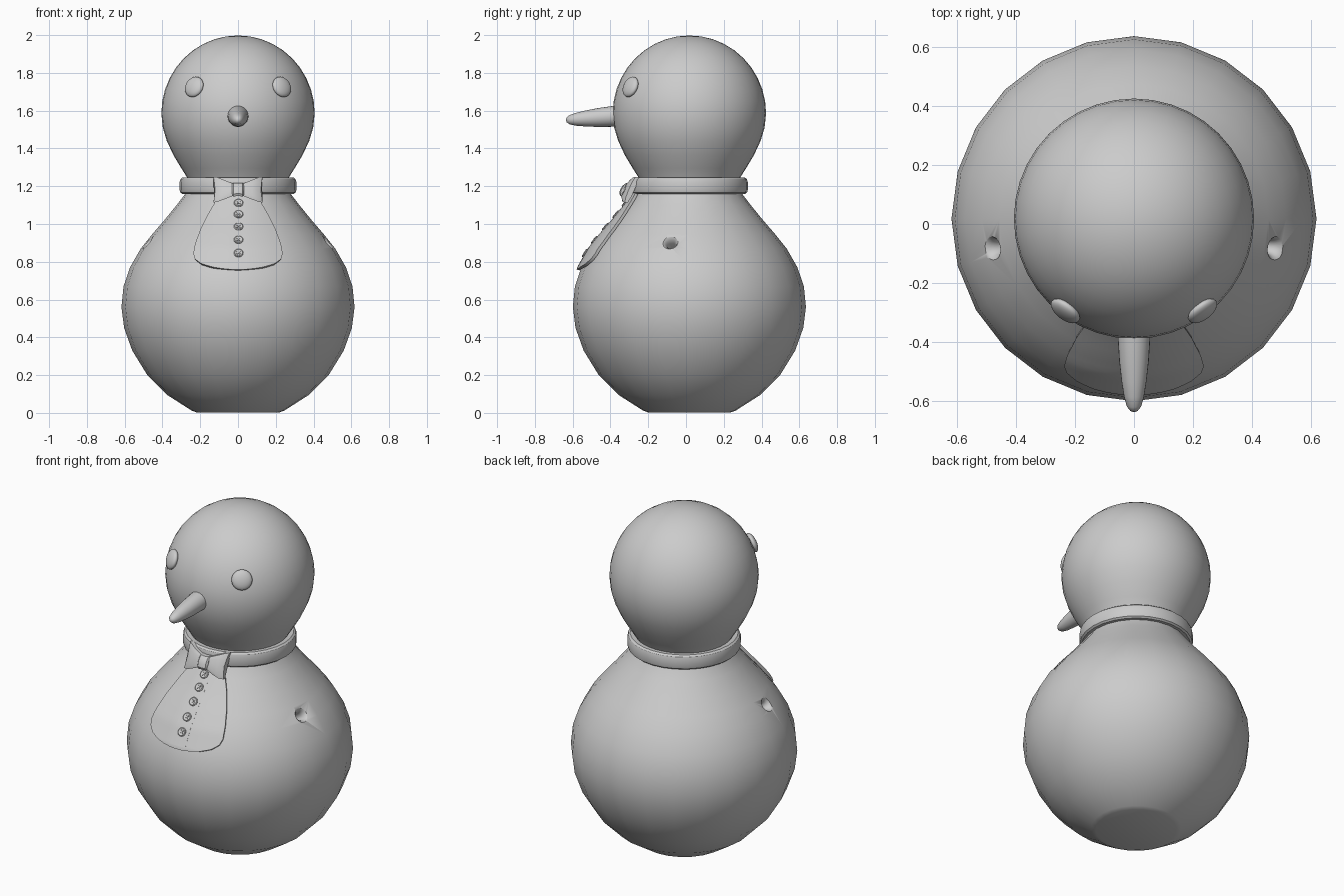
import bpy, bmesh, math
from mathutils import Vector, Matrix

if "Cube" in bpy.data.objects:
    bpy.data.objects.remove(bpy.data.objects["Cube"])

CY = 0.018  # y of the shared vertical axis


def finish(name, bm, angle=40):
    bmesh.ops.recalc_face_normals(bm, faces=bm.faces)
    me = bpy.data.meshes.new(name)
    bm.to_mesh(me)
    bm.free()
    ob = bpy.data.objects.new(name, me)
    bpy.context.collection.objects.link(ob)
    smooth(ob, angle)
    return ob


def smooth(ob, angle=40):
    bpy.ops.object.select_all(action='DESELECT')
    bpy.context.view_layer.objects.active = ob
    ob.select_set(True)
    bpy.ops.object.shade_smooth_by_angle(angle=math.radians(angle))


def apply_modifier(ob, mod):
    bpy.context.view_layer.objects.active = ob
    bpy.ops.object.modifier_apply(modifier=mod.name)


def lathe(name, profile, segs, matrix=Matrix(), closed=False, angle=40):
    """Revolve (radius, z) points about local z."""
    bm = bmesh.new()
    vs = [bm.verts.new((r, 0, z)) for r, z in profile]
    pairs = list(zip(vs, vs[1:])) + ([(vs[-1], vs[0])] if closed else [])
    edges = [bm.edges.new(p) for p in pairs]
    bmesh.ops.spin(bm, geom=vs + edges, cent=(0, 0, 0), axis=(0, 0, 1),
                   angle=math.tau, steps=segs, use_merge=False)
    bmesh.ops.remove_doubles(bm, verts=bm.verts, dist=1e-5)
    bm.transform(matrix)
    return finish(name, bm, angle)


def interp(pts, t):
    for (t0, v0), (t1, v1) in zip(pts, pts[1:]):
        if min(t0, t1) <= t <= max(t0, t1):
            return v0 + (v1 - v0) * (t - t0) / (t1 - t0)
    return pts[0][1] if abs(t - pts[0][0]) < abs(t - pts[-1][0]) else pts[-1][1]


def place(pos, normal):
    return Matrix.Translation(pos) @ Vector(normal).to_track_quat('Z', 'Y').to_matrix().to_4x4()


# Body and head
body_prof = [(0, 0.003), (0.22, 0.003), (0.245, 0.012), (0.375, 0.095), (0.48, 0.2), (0.56, 0.33),
             (0.603, 0.45), (0.617, 0.56), (0.606, 0.67), (0.572, 0.77), (0.515, 0.87),
             (0.455, 0.945), (0.39, 1.02), (0.325, 1.1), (0.275, 1.165), (0.25, 1.22), (0, 1.23)]
axis = Matrix.Translation((0, CY, 0))
body = lathe("body", body_prof, 24, axis)

head_prof = [(0, 1.17), (0.24, 1.18), (0.262, 1.235), (0.3, 1.295), (0.342, 1.365), (0.377, 1.44), (0.398, 1.51)]
head_prof += [(0.406 * math.cos(a), 1.585 + 0.413 * math.sin(a))
              for a in [math.radians(90 * i / 10) for i in range(10)]] + [(0, 1.998)]
lathe("head", head_prof, 40, axis)

r_pts = [(z, r) for r, z in body_prof[1:-1]]


def on_body(x, z, off=0.0):
    r = interp(r_pts, z) + off
    return Vector((x, CY - math.sqrt(max(r * r - x * x, 0)), z))


def body_normal(p):
    slope = (interp(r_pts, p.z + 0.06) - interp(r_pts, p.z - 0.06)) / 0.12
    d = Vector((p.x, p.y - CY, 0)).normalized()
    return (d - Vector((0, 0, slope))).normalized()


# Flared arm sockets in both sides of the body
socket = [(0, -0.1), (0.02, -0.09), (0.023, -0.035), (0.028, -0.015), (0.038, 0),
          (0.055, 0.012), (0.055, 0.05), (0, 0.05)]
for s in (-1, 1):
    p = on_body(0.475 * s, 0.9)
    p.y = -0.08
    cutter = lathe("socket_cutter", socket, 20, place(p, body_normal(p)))
    mod = body.modifiers.new("socket", 'BOOLEAN')
    mod.object, mod.operation, mod.solver = cutter, 'DIFFERENCE', 'EXACT'
    apply_modifier(body, mod)
    bpy.data.objects.remove(cutter)
smooth(body)

# Carrot nose
nose = [(0, -0.06), (0.056, -0.06), (0.055, 0), (0.05, 0.08), (0.042, 0.15), (0.034, 0.2),
        (0.024, 0.235), (0.012, 0.25), (0, 0.254)]
lathe("nose", nose, 24, place((0, -0.383, 1.57), (0, -1, -0.08)))

# Eyes: flattened ellipsoids facing out from the head
for s in (-1, 1):
    bm = bmesh.new()
    p = Vector((0.232 * s, -0.294, 1.726))
    m = place(p, p - Vector((0, CY, 1.58))) @ Matrix.Diagonal((0.057, 0.057, 0.024, 1))
    bmesh.ops.create_uvsphere(bm, u_segments=24, v_segments=14, radius=1, matrix=m)
    finish("eye", bm)

# Collar band
collar = [(0.25, 1.162), (0.296, 1.16), (0.306, 1.168), (0.309, 1.18), (0.309, 1.222),
          (0.304, 1.238), (0.294, 1.246), (0.25, 1.243)]
lathe("collar", collar, 28, axis, closed=True, angle=30)


# Shirt bib and placket laid over the body
def patch(name, widths, off, thick, rows=22, cols=14):
    z0, z1 = widths[0][0], widths[-1][0]
    bm = bmesh.new()
    grid = []
    for i in range(rows + 1):
        z = z1 + (z0 - z1) * (1 - i / rows) ** 1.8
        w = interp(widths, z)
        grid.append([bm.verts.new(on_body(w * (2 * j / cols - 1), z, off)) for j in range(cols + 1)])
    for a, b in zip(grid, grid[1:]):
        for j in range(cols):
            bm.faces.new((a[j], a[j + 1], b[j + 1], b[j]))
    ob = finish(name, bm)
    mod = ob.modifiers.new("thickness", 'SOLIDIFY')
    mod.thickness, mod.offset = thick, 0
    apply_modifier(ob, mod)
    smooth(ob)


patch("shirt_bib", [(1.18, 0.075), (1.13, 0.108), (1.05, 0.155), (0.97, 0.195), (0.89, 0.225), (0.84, 0.234),
                    (0.81, 0.225), (0.785, 0.19), (0.768, 0.13), (0.76, 0.07), (0.757, 0.02)], 0.013, 0.016)
patch("placket", [(1.16, 0.035), (1.0, 0.043), (0.775, 0.05)], 0.018, 0.009, cols=4)

# Buttons with a raised rim and crossed thread
button = [(0, -0.006), (0.024, -0.006), (0.025, 0.004), (0.021, 0.008), (0.017, 0.005), (0, 0.005)]
for z in (1.11, 1.05, 0.985, 0.915, 0.845):
    p = on_body(0.003, z, 0.022)
    m = place(p, body_normal(p))
    lathe("button", button, 16, m)
    bm = bmesh.new()
    for a in (45, 135):
        bmesh.ops.create_cube(bm, size=1, matrix=m @ Matrix.Rotation(math.radians(a), 4, 'Z')
                              @ Matrix.Translation((0, 0, 0.006)) @ Matrix.Diagonal((0.024, 0.005, 0.005, 1)))
    finish("button_thread", bm)


# Bow tie: wings lofted outward from a puffed knot
def bow_piece(name, sections, segs=12):
    """Sections are (x, half height, half depth, crease)."""
    bm = bmesh.new()
    rings = []
    for x, h, d, crease in sections:
        ring = []
        for k in range(segs):
            a = math.tau * k / segs
            c, s = math.cos(a), math.sin(a)
            dz = h * max(-1, min(1, 1.25 * s))
            depth = d * c * (1 - crease * (0.5 + 0.5 * math.cos(4 * a)))
            xx = x - math.copysign(0.01 * (1 - abs(s)), x) * (abs(x) > 0.1)
            y = -0.315 + 0.42 * dz + 0.027 * (x / 0.13) ** 2 - depth
            ring.append(bm.verts.new((xx, y, 1.182 + dz)))
        rings.append(ring)
    for a, b in zip(rings, rings[1:]):
        for k in range(segs):
            bm.faces.new((a[k], a[k - 1], b[k - 1], b[k]))
    bm.faces.new(rings[0])
    bm.faces.new(rings[-1])
    finish(name, bm, 35)


for s in (-1, 1):
    bow_piece("bow_wing", [(0.01 * s, 0.028, 0.014, 0), (0.035 * s, 0.036, 0.022, 0.5),
                           (0.075 * s, 0.052, 0.027, 0.4), (0.11 * s, 0.065, 0.026, 0.2),
                           (0.131 * s, 0.068, 0.016, 0)])
bow_piece("bow_knot", [(-0.032, 0.03, 0.018, 0), (-0.025, 0.036, 0.028, 0), (0, 0.034, 0.034, 0),
                       (0.025, 0.036, 0.028, 0), (0.032, 0.03, 0.018, 0)])
